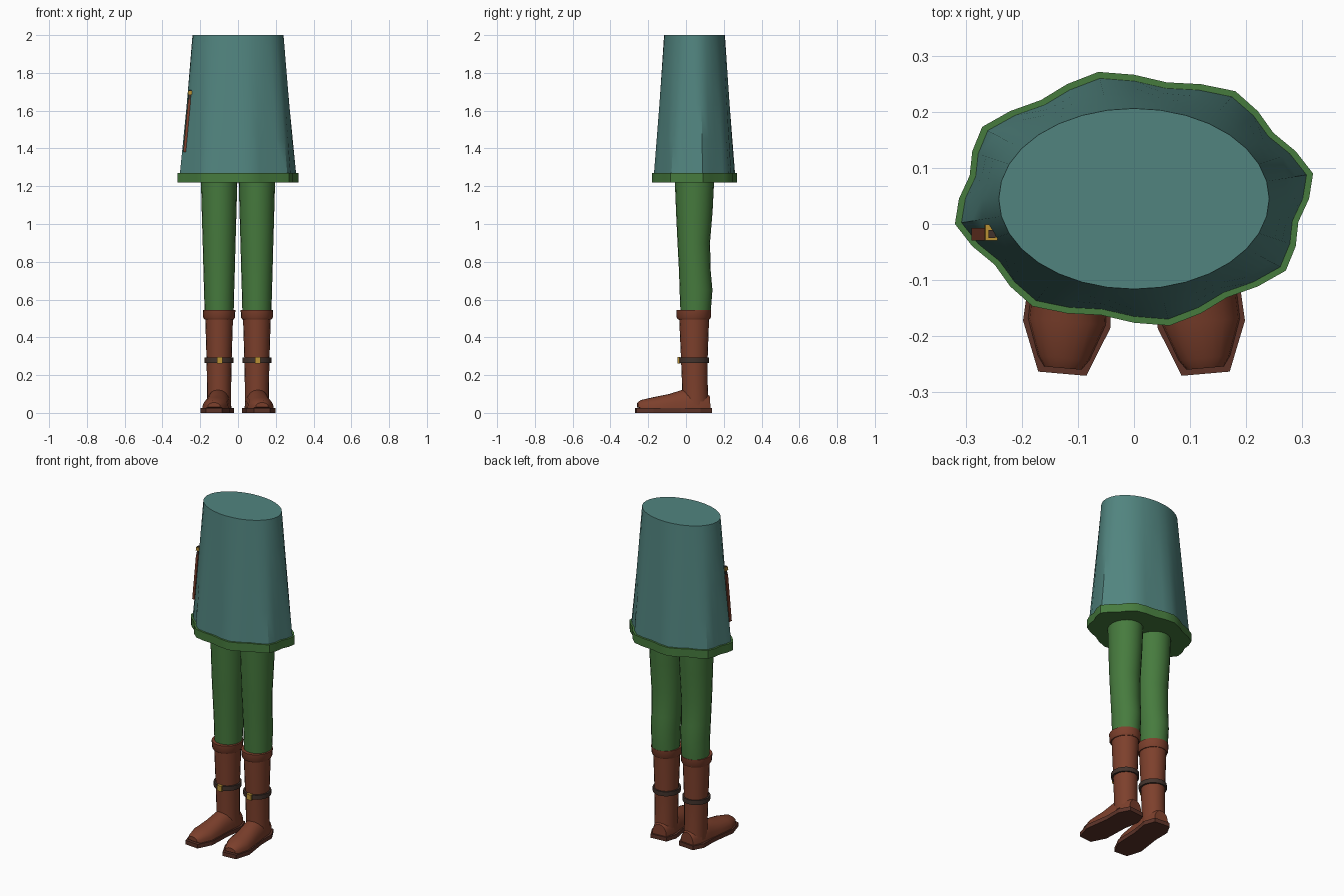
import bpy
import bmesh
from math import sin, cos, pi, radians
from mathutils import Matrix, Vector

if "Cube" in bpy.data.objects:
    bpy.data.objects.remove(bpy.data.objects["Cube"])


def material(name, rgb):
    col = [(c / 255) ** 2.2 for c in rgb] + [1.0]
    mat = bpy.data.materials.new(name)
    mat.use_nodes = True
    mat.diffuse_color = col
    mat.node_tree.nodes["Principled BSDF"].inputs["Base Color"].default_value = col
    return mat


TEAL = material("teal cloth", (82, 131, 126))
GREEN = material("green cloth", (72, 122, 64))
LEATHER = material("boot leather", (124, 66, 48))
SOLE = material("sole leather", (92, 54, 44))
STRAP = material("dark strap", (68, 54, 48))
GOLD = material("gold metal", (186, 145, 56))


def loft(name, rings, mat, angle=35, matrix=None):
    """Skin a stack of equal-length closed rings and cap both ends."""
    bm = bmesh.new()
    loops = [[bm.verts.new(p) for p in ring] for ring in rings]
    n = len(loops[0])
    for a, b in zip(loops, loops[1:]):
        for i in range(n):
            j = (i + 1) % n
            bm.faces.new((a[i], a[j], b[j], b[i]))
    bm.faces.new(loops[0])
    bm.faces.new(loops[-1])
    if matrix:
        bm.transform(matrix)
    bmesh.ops.recalc_face_normals(bm, faces=bm.faces)
    mesh = bpy.data.meshes.new(name)
    bm.to_mesh(mesh)
    bm.free()
    mesh.materials.append(mat)
    ob = bpy.data.objects.new(name, mesh)
    bpy.context.collection.objects.link(ob)
    bpy.ops.object.select_all(action="DESELECT")
    ob.select_set(True)
    bpy.context.view_layer.objects.active = ob
    if angle:
        bpy.ops.object.shade_smooth_by_angle(angle=radians(angle))
    return ob


def ellipse(z, cx, cy, rx, ry, n=20):
    return [(cx + rx * cos(2 * pi * i / n), cy + ry * sin(2 * pi * i / n), z)
            for i in range(n)]


def wavy(z, rx, ry, wave, n=32):
    """Ellipse with eight soft folds around it."""
    pts = []
    for i in range(n):
        a = 2 * pi * i / n
        k = 1 + wave * cos(8 * a - pi / 2)
        pts.append((rx * k * cos(a), 0.045 + ry * k * sin(a), z))
    return pts


def block(name, start, end, wide, deep, mat):
    """Square bar between two points."""
    rings = []
    for p in (Vector(start), Vector(end)):
        rings.append([p + Vector((x * wide / 2, y * deep / 2, 0))
                      for x, y in ((-1, -1), (1, -1), (1, 1), (-1, 1))])
    return loft(name, rings, mat, 0)


# Tunic flaring from a plain top to a folded hem
tunic = []
for t in (0, 0.25, 0.5, 0.75, 1):
    tunic.append(wavy(2 - 0.735 * t, 0.241 + 0.06 * t,
                      0.161 + 0.049 * t, 0.043 * t))
loft("tunic", tunic, TEAL)
loft("tunic_hem", [wavy(z, 0.312, 0.221, 0.043) for z in (1.22, 1.27)], GREEN)

# Legs and boots
for side, s in (("left", 1), ("right", -1)):
    x = 0.1 * s
    loft(side + "_leg", [
        ellipse(0.5, x, 0.05, 0.076, 0.078),
        ellipse(0.65, x, 0.053, 0.08, 0.087),
        ellipse(0.75, x, 0.047, 0.083, 0.084),
        ellipse(0.9, x, 0.041, 0.087, 0.086),
        ellipse(1.07, x, 0.044, 0.092, 0.097),
        ellipse(1.25, x, 0.045, 0.097, 0.105)], GREEN)
    loft(side + "_boot_shaft", [
        ellipse(0.04, x, 0.05, 0.064, 0.07),
        ellipse(0.15, x, 0.047, 0.064, 0.068),
        ellipse(0.3, x, 0.044, 0.067, 0.071),
        ellipse(0.52, x, 0.043, 0.074, 0.08)], LEATHER)
    loft(side + "_boot_cuff", [
        ellipse(0.495, x, 0.041, 0.078, 0.084),
        ellipse(0.505, x, 0.041, 0.084, 0.09),
        ellipse(0.545, x, 0.041, 0.086, 0.092)], LEATHER)
    loft(side + "_boot_strap", [
        ellipse(z, x, 0.043, 0.077, 0.08) for z in (0.265, 0.292)], STRAP)
    block(side + "_buckle", (x + 0.004, -0.037, 0.262),
          (x + 0.004, -0.037, 0.295), 0.03, 0.018, GOLD)

    # Feet turned slightly outward
    turn = Matrix.Translation((x, 0.05, 0)) @ Matrix.Rotation(radians(5 * s), 4, "Z")
    outline = [(0.043, -0.318), (0.078, -0.23), (0.07, -0.08),
               (0.078, 0.02), (0.05, 0.084)]
    outline += [(-px, py) for px, py in reversed(outline)]
    loft(side + "_sole", [[(px, py, z) for px, py in outline]
                          for z in (0, 0.025)], SOLE, 0, turn)
    foot = []
    for y, half, low, top in ((-0.308, 0.033, 0.03, 0.055),
                              (-0.29, 0.046, 0.025, 0.068),
                              (-0.225, 0.07, 0.02, 0.083),
                              (-0.14, 0.067, 0.02, 0.1),
                              (-0.06, 0.064, 0.02, 0.125),
                              (0.02, 0.064, 0.02, 0.125),
                              (0.075, 0.045, 0.02, 0.09)):
        foot.append([(half * cos(pi * i / 10), y,
                      low + (top - low) * sin(pi * i / 10) ** 0.8)
                     for i in range(11)])
    loft(side + "_foot", foot, LEATHER, 40, turn)

# Small knife on the right hip
block("knife_sheath", (-0.283, -0.018, 1.38), (-0.257, -0.018, 1.66),
      0.014, 0.022, LEATHER)
block("knife_grip", (-0.257, -0.018, 1.66), (-0.253, -0.018, 1.71),
      0.012, 0.014, STRAP)
block("knife_guard", (-0.255, -0.015, 1.685), (-0.254, -0.015, 1.705),
      0.022, 0.028, GOLD)
